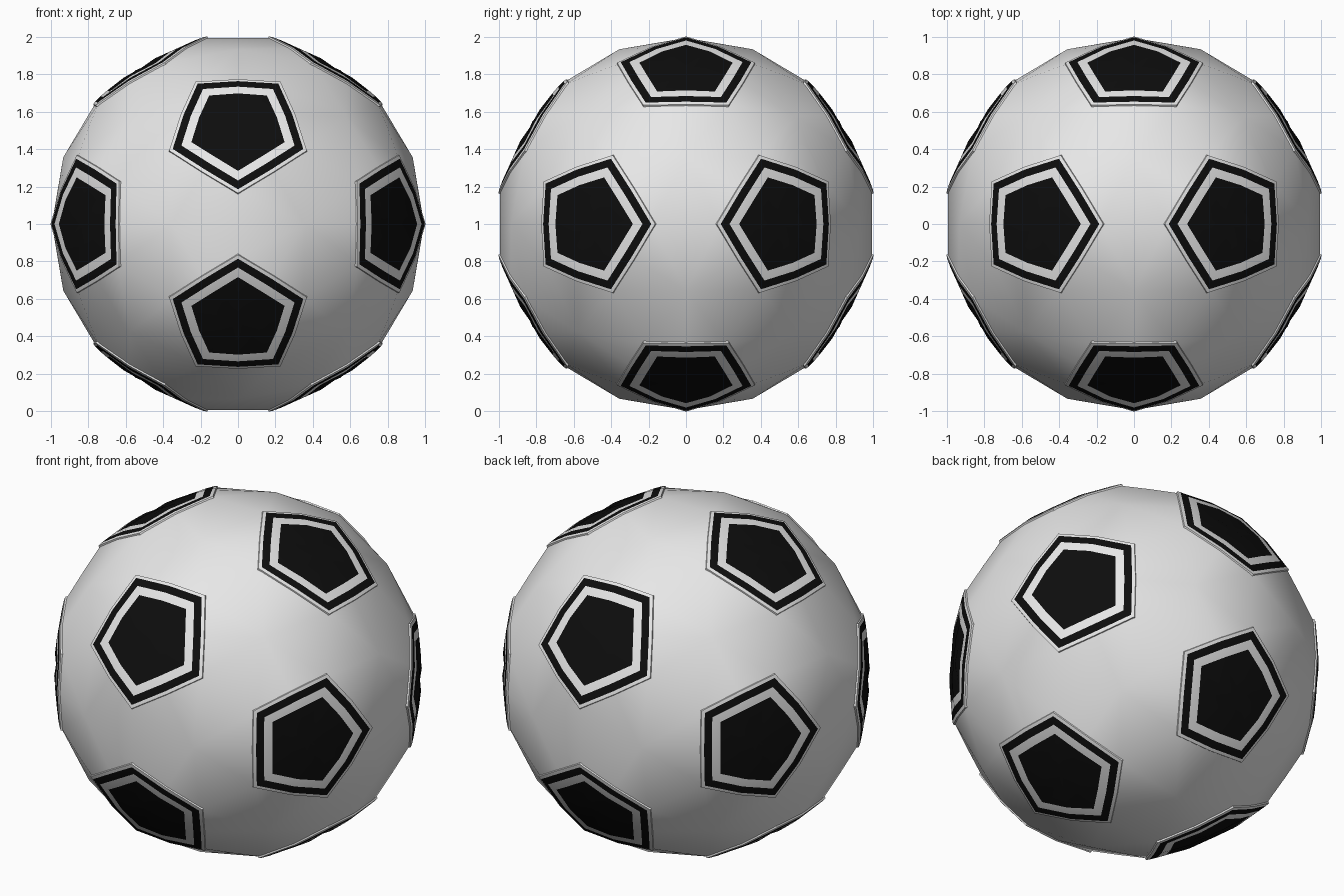
import bpy, bmesh, math
from itertools import combinations
from mathutils import Vector

if "Cube" in bpy.data.objects:
    bpy.data.objects.remove(bpy.data.objects["Cube"])

PHI = (1 + 5 ** 0.5) / 2


def material(name, value):
    m = bpy.data.materials.new(name)
    m.diffuse_color = (value, value, value, 1)
    m.use_nodes = True
    m.node_tree.nodes["Principled BSDF"].inputs["Base Color"].default_value = m.diffuse_color
    return m


white = material("white", 0.8)
black = material("black", 0.004)

# Twelve panel axes and the twenty triangles between them
axes = []
for a in (-1, 1):
    for b in (-PHI, PHI):
        axes += [Vector((0, b, a)).normalized(), Vector((b, a, 0)).normalized(),
                 Vector((a, 0, b)).normalized()]


def near(i, j):
    return i != j and axes[i].dot(axes[j]) > 0.4


triangles = [t for t in combinations(range(12), 3)
             if all(near(i, j) for i, j in combinations(t, 2))]


def rim_point(i, toward, radius, height):
    """Point at a radius around panel axis i, in the direction of another point."""
    a = axes[i]
    flat = (toward - a * toward.dot(a)).normalized()
    return a * height + flat * radius


def corner(i, j, radius, height):
    return rim_point(i, axes[j], radius, height)


def side_mid(i, j, k, radius, height):
    # Side midpoints bow slightly outward
    return rim_point(i, axes[j] + axes[k],
                     radius * math.cos(math.pi / 5) * 1.03, height + 0.011)


def finish(bm, name, mats, angle=None):
    bmesh.ops.remove_doubles(bm, verts=bm.verts, dist=0.0005)
    bm.normal_update()
    for f in bm.faces:
        f.smooth = True
        if f.normal.dot(f.calc_center_median()) < 0:
            f.normal_flip()
    me = bpy.data.meshes.new(name)
    bm.to_mesh(me)
    bm.free()
    for m in mats:
        me.materials.append(m)
    ob = bpy.data.objects.new(name, me)
    bpy.context.collection.objects.link(ob)
    ob.location.z = 1
    if angle:
        bpy.context.view_layer.objects.active = ob
        ob.select_set(True)
        bpy.ops.object.shade_smooth_by_angle(angle=math.radians(angle))
        ob.select_set(False)
    return ob


# White ball skin: each hexagon is six quads around a raised centre
bm = bmesh.new()
R, H = 0.368, 0.94
for t in triangles:
    loop = []
    for n in range(3):
        i, j, k = t[n], t[(n + 1) % 3], t[(n + 2) % 3]
        loop += [corner(i, k, R, H), side_mid(i, j, k, R, H), corner(i, j, R, H),
                 (axes[i] + axes[j]).normalized() * 0.995]
    centre = sum((axes[i] for i in t), Vector()).normalized()
    for n in range(1, 12, 2):
        quad = [centre, loop[n], loop[(n + 1) % 12], loop[(n + 2) % 12]]
        bm.faces.new([bm.verts.new(p) for p in quad])
finish(bm, "ball_skin", [white])

# Pentagon panels: (radius, height, material of the band inside this ring)
RINGS = [(0.387, 0.905, 0), (0.387, 0.940, 0), (0.367, 0.947, 1),
         (0.318, 0.957, 0), (0.262, 0.964, 1), (0.13, 0.976, 1)]
for i in range(12):
    bm = bmesh.new()
    # Neighbouring axes in order around this panel
    around = [j for j in range(12) if near(i, j)]
    u = rim_point(i, axes[around[0]], 1, 0)
    v = axes[i].cross(u)
    around.sort(key=lambda j: math.atan2(axes[j].dot(v), axes[j].dot(u)))
    rings = []
    for radius, height, _ in RINGS:
        pts = []
        for n in range(5):
            j, k = around[n], around[(n + 1) % 5]
            pts += [corner(i, j, radius, height), side_mid(i, j, k, radius, height)]
        rings.append([bm.verts.new(p) for p in pts])
    for r in range(len(rings) - 1):
        for n in range(10):
            m = (n + 1) % 10
            f = bm.faces.new((rings[r][n], rings[r][m], rings[r + 1][m], rings[r + 1][n]))
            f.material_index = RINGS[r][2]
    top = bm.verts.new(axes[i] * 0.982)
    for n in range(10):
        f = bm.faces.new((rings[-1][n], rings[-1][(n + 1) % 10], top))
        f.material_index = 1
    finish(bm, f"pentagon_panel_{i + 1}", [white, black], 40)
